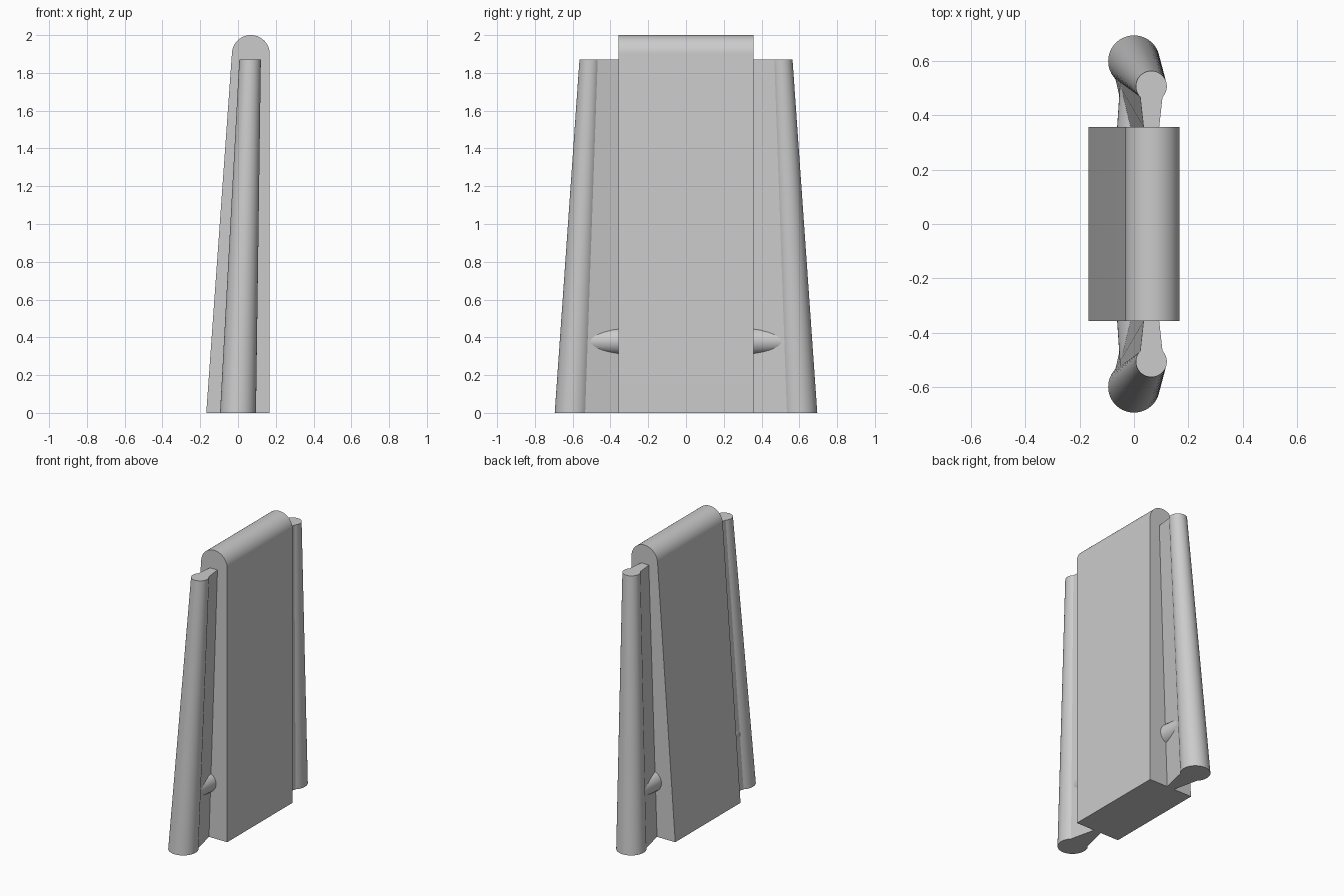
import bpy
import bmesh
from math import radians, sin, cos, atan2
from mathutils import Vector

old = bpy.data.objects.get("Cube")
if old:
    bpy.data.objects.remove(old, do_unlink=True)

grey = bpy.data.materials.new("plain grey")
grey.use_nodes = True
COLOUR = (0.6, 0.6, 0.6, 1)
grey.diffuse_color = COLOUR
grey.node_tree.nodes["Principled BSDF"].inputs["Base Color"].default_value = COLOUR


def loft(name, start, end, mirror=False):
    """Closed solid between two outlines with matching points."""
    bm = bmesh.new()
    a = [bm.verts.new(p) for p in start]
    b = [bm.verts.new(p) for p in end]
    bm.faces.new(a)
    bm.faces.new(b)
    for i in range(len(a)):
        j = (i + 1) % len(a)
        bm.faces.new((a[i], a[j], b[j], b[i]))
    bmesh.ops.recalc_face_normals(bm, faces=bm.faces)
    mesh = bpy.data.meshes.new(name)
    bm.to_mesh(mesh)
    bm.free()
    mesh.materials.append(grey)
    obj = bpy.data.objects.new(name, mesh)
    bpy.context.collection.objects.link(obj)
    bpy.ops.object.select_all(action="DESELECT")
    obj.select_set(True)
    bpy.context.view_layer.objects.active = obj
    bpy.ops.object.shade_smooth_by_angle(angle=radians(25))
    if mirror:
        mod = obj.modifiers.new("Mirror", "MIRROR")
        mod.use_axis = (False, True, False)
        mod.use_mirror_merge = False
    return obj


# Tapered slab with a rounded top
HALF_X, HALF_Y, R = 0.168, 0.358, 0.1
centre = Vector((HALF_X - R, 2 - R))
to_corner = Vector((-HALF_X, 0)) - centre
lean = atan2(to_corner.x + R, to_corner.y)
lean = radians(180) - abs(lean)
sweep = radians(180) - lean
profile = [(-HALF_X, 0), (HALF_X, 0)]
for i in range(33):
    t = sweep * i / 32
    profile.append((centre.x + R * cos(t), centre.y + R * sin(t)))
loft("slab", [(x, -HALF_Y, z) for x, z in profile],
     [(x, HALF_Y, z) for x, z in profile])


# Leaning side rails, each joined to the slab by a flared web
def keyhole(cx, cy, r, z, neck):
    pts = [(cx - neck, HALF_Y, z), (cx + neck, HALF_Y, z)]
    gap = radians(46)
    for i in range(49):
        t = gap + (radians(360) - 2 * gap) * i / 48
        pts.append((cx + r * sin(t), cy - r * cos(t), z))
    return pts


loft("side_rail", keyhole(0, 0.6, 0.095, 0, 0.028),
     keyhole(0.064, 0.507, 0.057, 1.87, 0.029), mirror=True)


# Round pegs through the webs near the foot
def ring(y, r):
    angles = [radians(360) * i / 32 for i in range(32)]
    return [(0.01 + r * cos(t), y, 0.38 + r * sin(t)) for t in angles]


loft("peg", ring(HALF_Y, 0.072), ring(0.54, 0.06), mirror=True)
